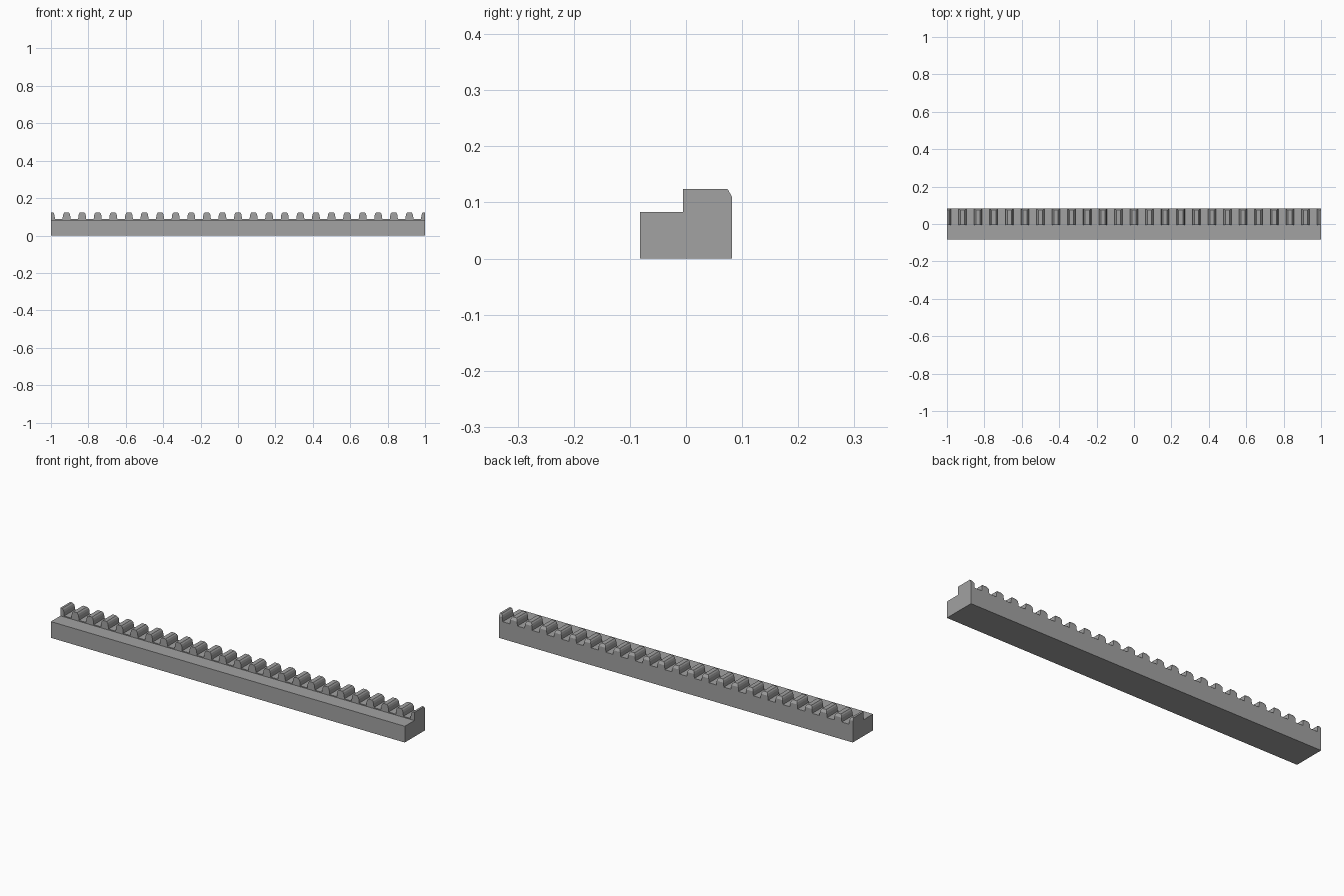
import bpy, bmesh
from mathutils import Vector

cube = bpy.data.objects.get("Cube")
if cube:
    bpy.data.objects.remove(cube, do_unlink=True)

TEETH = 24              # tooth spaces along the bar
PITCH = 2 / TEETH

grey = bpy.data.materials.new("plain grey")
grey.use_nodes = True
colour = (0.36, 0.36, 0.36, 1)
grey.diffuse_color = colour
grey.node_tree.nodes["Principled BSDF"].inputs["Base Color"].default_value = colour


def prism(bm, points, offset):
    """Extrude a closed outline along the offset."""
    face = bm.faces.new([bm.verts.new(p) for p in points])
    moved = bmesh.ops.extrude_face_region(bm, geom=[face])["geom"]
    bmesh.ops.translate(bm, vec=Vector(offset),
                        verts=[v for v in moved if isinstance(v, bmesh.types.BMVert)])


def finish(bm, name):
    bmesh.ops.recalc_face_normals(bm, faces=bm.faces)
    mesh = bpy.data.meshes.new(name)
    bm.to_mesh(mesh)
    bm.free()
    mesh.materials.append(grey)
    obj = bpy.data.objects.new(name, mesh)
    bpy.context.collection.objects.link(obj)
    return obj


# Stepped bar with a mounting ledge in front and a chamfered back edge
section = [(-0.082, 0), (0.082, 0), (0.082, 0.11), (0.074, 0.124),
           (-0.005, 0.124), (-0.005, 0.083), (-0.082, 0.083)]
bm = bmesh.new()
prism(bm, [(-1, y, z) for y, z in section], (2, 0, 0))
rack = finish(bm, "gear_rack")

# Tooth spaces: each outline runs between the flanks of neighbouring teeth
flank = [(0.0215, 0.088), (0.0195, 0.107), (0.0165, 0.117), (0.011, 0.124), (0.008, 0.128)]
bm = bmesh.new()
for i in range(TEETH):
    left = -1 + i * PITCH
    outline = [(left + x, z) for x, z in flank]
    outline += [(left + PITCH - x, z) for x, z in reversed(flank)]
    prism(bm, [(x, -0.03, z) for x, z in outline], (0, 0.14, 0))
cutter = finish(bm, "tooth_space_cutter")
cutter.hide_render = True

# Cut the teeth and discard the cutter
cut = rack.modifiers.new("tooth spaces", "BOOLEAN")
cut.operation = "DIFFERENCE"
cut.solver = "EXACT"
cut.object = cutter
bpy.context.view_layer.objects.active = rack
rack.select_set(True)
bpy.ops.object.modifier_apply(modifier=cut.name)
bpy.data.objects.remove(cutter, do_unlink=True)
